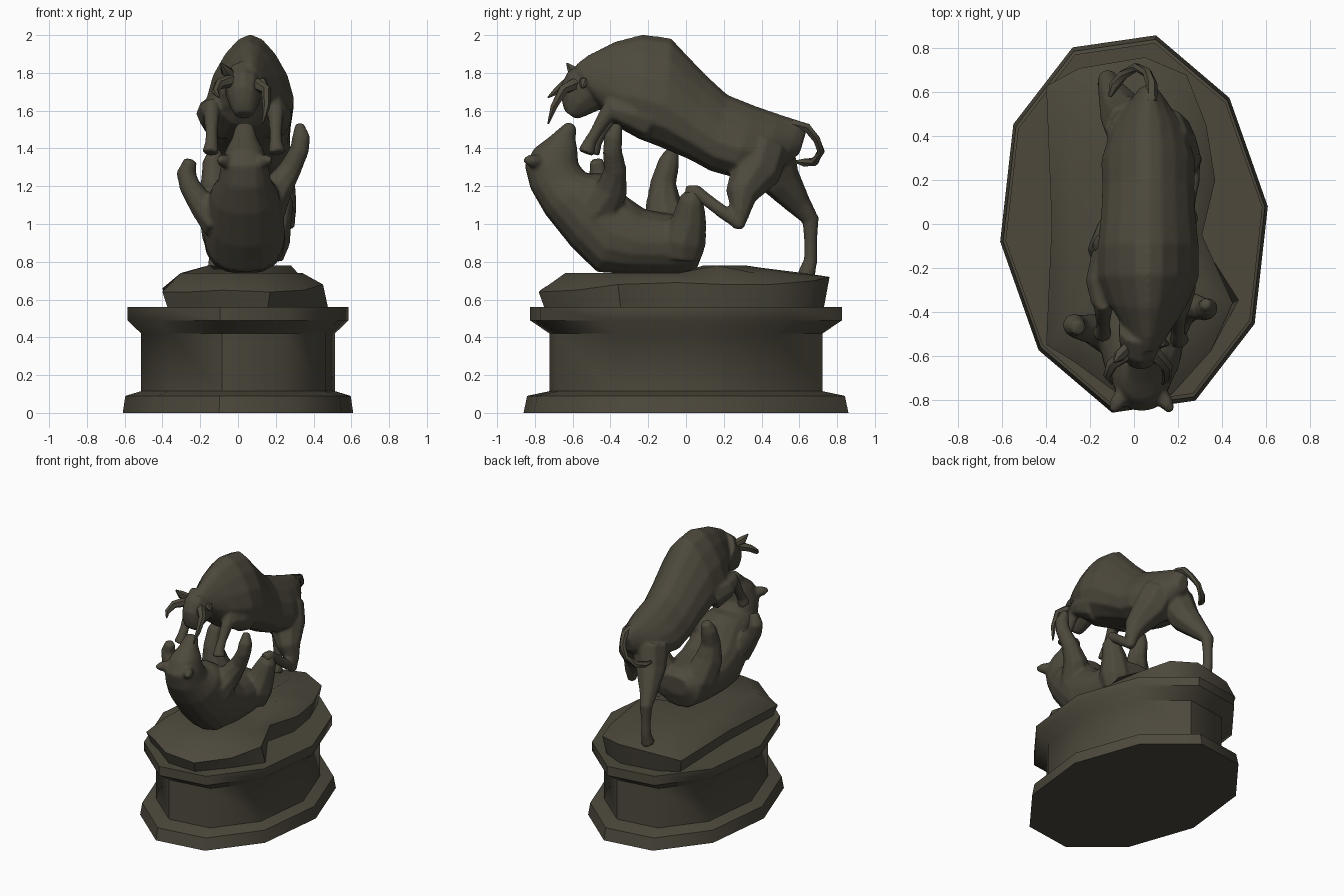
import bpy, bmesh, math
from mathutils import Vector

bronze = bpy.data.materials.new("dark_bronze")
bronze.diffuse_color = (0.074, 0.066, 0.046, 1)


def skin(name, rings, angle=50):
    """Join rings of points into a closed, smoothed surface."""
    bm = bmesh.new()
    vs = [[bm.verts.new(p) for p in r] for r in rings]
    n = len(vs[0])
    for a, b in zip(vs, vs[1:]):
        for i in range(n):
            j = (i + 1) % n
            bm.faces.new((a[i], a[j], b[j], b[i]))
    bm.faces.new(vs[0])
    bm.faces.new(vs[-1])
    bmesh.ops.recalc_face_normals(bm, faces=bm.faces)
    me = bpy.data.meshes.new(name)
    bm.to_mesh(me)
    bm.free()
    me.materials.append(bronze)
    me.polygons.foreach_set("use_smooth", [True] * len(me.polygons))
    me.set_sharp_from_angle(angle=math.radians(angle))
    ob = bpy.data.objects.new(name, me)
    bpy.context.collection.objects.link(ob)
    return ob


def body(name, cx, sections, taper=0.0, n=14, square=1.0):
    """Sections: upper y,z, lower y,z, half width."""
    rings = []
    for ty, tz, by, bz, w in sections:
        ring = []
        for i in range(n):
            a = 2 * math.pi * i / n + math.pi / 2
            s, c = math.sin(a), math.cos(a)
            c = math.copysign(abs(c) ** square, c) if abs(c) > 1e-6 else 0
            ring.append((cx + w * c * (1 - taper * s),
                         (ty + by) / 2 + s * (ty - by) / 2,
                         (tz + bz) / 2 + s * (tz - bz) / 2))
        rings.append(ring)
    return skin(name, rings)


def limb(name, pts, n=8):
    """Points: x, y, z, radius."""
    P = [Vector(p[:3]) for p in pts]
    rings = []
    for i, p in enumerate(P):
        t = (P[min(i + 1, len(P) - 1)] - P[max(i - 1, 0)]).normalized()
        ref = Vector((1, 0, 0)) if abs(t.x) < 0.85 else Vector((0, 0, 1))
        v = t.cross(ref).normalized()
        u = v.cross(t)
        rings.append([p + pts[i][3] * (u * math.cos(2 * math.pi * k / n) + v * math.sin(2 * math.pi * k / n))
                      for k in range(n)])
    return skin(name, rings)


def fuse(name, parts):
    """Melt overlapping parts into one flowing surface."""
    bpy.ops.object.select_all(action='DESELECT')
    for p in parts:
        p.select_set(True)
    bpy.context.view_layer.objects.active = parts[0]
    bpy.ops.object.join()
    parts[0].name = name
    m = parts[0].modifiers.new("merge", 'REMESH')
    m.mode, m.voxel_size, m.use_smooth_shade = 'VOXEL', 0.011, True
    m = parts[0].modifiers.new("soften", 'SMOOTH')
    m.factor, m.iterations = 0.5, 6


# Ten-sided oval plinth
half = [(0.10, 0.86), (0.435, 0.575), (0.61, 0.08), (0.55, -0.455), (0.28, -0.805)]
outline = half + [(-x, -y) for x, y in half]
skin("plinth", [[(x * s, y * s, z) for x, y in outline] for z, s in
                [(0, 1), (0.09, 0.978), (0.115, 0.84), (0.42, 0.84), (0.49, 0.96), (0.56, 0.96)]], 46)

# Rocky ground
rim = [(0.05, 0.76, .72), (0.24, 0.68, .70), (0.33, 0.45, .68), (0.37, 0.20, .68), (0.31, -0.05, .69),
       (0.45, -0.36, .68), (0.35, -0.58, .65), (0.17, -0.78, .64), (-0.08, -0.77, .65), (-0.27, -0.63, .64),
       (-0.40, -0.55, .64), (-0.375, 0, .65), (-0.40, 0.63, .66), (-0.25, 0.71, .70)]


def crest(y):
    return 0.79 if 0.05 < y < 0.45 else 0.75


skin("rock", [
    [(x * (1.06 if x > 0.4 else 0.93), y * 0.96, 0.555) for x, y, z in rim],
    rim,
    [(x * 0.76, y * 0.82, crest(y) - 0.01) for x, y, z in rim],
    [(x * 0.4, y * 0.45, crest(y * 0.6) - 0.01) for x, y, z in rim]], 48)

# Bull trunk and head
bull = [body("bull_body", 0.065, [
    (0.64, 1.50, 0.60, 1.37, .04), (0.61, 1.545, 0.50, 1.29, .09), (0.50, 1.58, 0.38, 1.25, .165),
    (0.37, 1.625, 0.24, 1.25, .205), (0.22, 1.685, 0.13, 1.28, .20), (0.10, 1.795, 0.02, 1.34, .205),
    (-0.08, 1.985, -0.12, 1.40, .22), (-0.23, 2.005, -0.25, 1.45, .22), (-0.38, 1.965, -0.36, 1.51, .17),
    (-0.52, 1.895, -0.42, 1.58, .115), (-0.59, 1.84, -0.46, 1.63, .08)], 0.36),
    body("bull_head", 0.03, [
        (-0.54, 1.87, -0.40, 1.62, .105), (-0.63, 1.805, -0.46, 1.60, .098), (-0.665, 1.73, -0.53, 1.57, .08),
        (-0.66, 1.66, -0.57, 1.555, .062), (-0.645, 1.60, -0.59, 1.56, .048)], 0, 10)]

# Bull horns and ears
limb("bull_horn_right", [(0.09, -0.59, 1.74, .035), (0.15, -0.65, 1.71, .028),
                         (0.15, -0.70, 1.62, .02), (0.13, -0.73, 1.53, .005)], 6)
limb("bull_horn_left", [(-0.03, -0.59, 1.76, .035), (-0.10, -0.64, 1.74, .028),
                        (-0.12, -0.69, 1.70, .02), (-0.10, -0.73, 1.67, .005)], 6)
limb("bull_ear_left", [(-0.02, -0.55, 1.78, .025), (-0.065, -0.60, 1.81, .03), (-0.09, -0.63, 1.85, .005)], 6)
limb("bull_ear_right", [(0.09, -0.53, 1.76, .025), (0.13, -0.54, 1.75, .028), (0.16, -0.55, 1.72, .005)], 6)

# Bull forelegs, folded forward
for side, x, dy in [("right", 0.20, 0), ("left", -0.14, 0.03)]:
    bull.append(limb("bull_foreleg_" + side, [
        (x * 0.75 + 0.02, -0.20 + dy, 1.56, .12), (x, -0.31 + dy, 1.59, .085), (x, -0.40 + dy, 1.61, .055)]))
    bull.append(limb("bull_shin_" + side, [
        (x, -0.385 + dy, 1.65, .037), (x, -0.42 + dy, 1.58, .044), (x, -0.48 + dy, 1.48, .033),
        (x, -0.51 + dy, 1.43, .036), (x * 1.04, -0.53 + dy, 1.375, .048)]))

# Bull hind legs: the right one kicks forward, the left one stands
bull.append(limb("bull_thigh_right", [
    (0.11, 0.41, 1.41, .14), (0.16, 0.37, 1.28, .135), (0.23, 0.29, 1.15, .085),
    (0.26, 0.29, 1.06, .052), (0.27, 0.275, 0.975, .03)]))
bull.append(limb("bull_kicking_shin", [
    (0.27, 0.29, 0.995, .034), (0.265, 0.20, 1.06, .037), (0.25, 0.12, 1.12, .035),
    (0.235, 0.05, 1.17, .042), (0.225, 0.0, 1.17, .037)]))
bull.append(limb("bull_leg_left", [
    (0.0, 0.44, 1.38, .14), (-0.05, 0.50, 1.23, .11), (-0.10, 0.60, 1.10, .067),
    (-0.12, 0.66, 1.02, .047), (-0.12, 0.66, 0.90, .035), (-0.12, 0.66, 0.81, .037),
    (-0.12, 0.635, 0.725, .05)]))
fuse("bull", bull)

# Bull tail
limb("bull_tail", [(0.08, 0.56, 1.53, .03), (0.08, 0.64, 1.51, .026), (0.06, 0.69, 1.45, .022),
                   (0.01, 0.715, 1.385, .02), (-0.05, 0.68, 1.33, .024), (-0.09, 0.63, 1.325, .024),
                   (-0.11, 0.58, 1.33, .008)], 6)

# Bear on its back: trunk, neck and head in one sweep
bear = [body("bear_body", 0.035, [
    (0.10, 1.00, 0.095, 0.86, .12), (0.03, 1.04, 0.05, 0.745, .18), (-0.12, 1.06, -0.10, 0.735, .205),
    (-0.22, 1.08, -0.30, 0.735, .215), (-0.32, 1.15, -0.47, 0.745, .215), (-0.38, 1.24, -0.605, 0.875, .205),
    (-0.45, 1.27, -0.745, 1.05, .18), (-0.53, 1.27, -0.825, 1.19, .14), (-0.57, 1.32, -0.855, 1.31, .125),
    (-0.575, 1.40, -0.805, 1.40, .097), (-0.585, 1.45, -0.725, 1.46, .066), (-0.58, 1.50, -0.655, 1.52, .052),
    (-0.59, 1.527, -0.63, 1.54, .032)], 0, 16, 0.8)]

# Bear ears
for side, s in [("left", -1), ("right", 1)]:
    bear.append(limb("bear_ear_" + side, [
        (0.035 + s * .07, -0.76, 1.33, .042), (0.035 + s * .115, -0.82, 1.335, .037),
        (0.035 + s * .135, -0.855, 1.34, .018)], 6))

# Bear arms
bear.append(limb("bear_arm_right", [
    (0.14, -0.46, 1.08, .12), (0.21, -0.39, 1.19, .085), (0.275, -0.375, 1.29, .062),
    (0.325, -0.39, 1.39, .052), (0.335, -0.385, 1.46, .05), (0.325, -0.36, 1.53, .025)]))
bear.append(limb("bear_arm_left", [
    (-0.10, -0.50, 1.02, .11), (-0.19, -0.48, 1.10, .072), (-0.255, -0.47, 1.20, .058),
    (-0.275, -0.46, 1.27, .054), (-0.25, -0.475, 1.34, .035)]))

# Bear hind legs
bear.append(limb("bear_leg_right", [
    (0.14, -0.02, 0.82, .10), (0.16, -0.01, 0.92, .12), (0.20, 0.02, 1.04, .09),
    (0.23, 0.03, 1.13, .067), (0.23, 0.06, 1.195, .03)]))
bear.append(limb("bear_leg_left", [
    (-0.05, -0.05, 0.84, .10), (-0.07, -0.07, 0.95, .125), (-0.115, -0.12, 1.10, .10),
    (-0.13, -0.12, 1.22, .07), (-0.13, -0.09, 1.33, .058), (-0.12, -0.07, 1.39, .035)]))
fuse("bear", bear)
